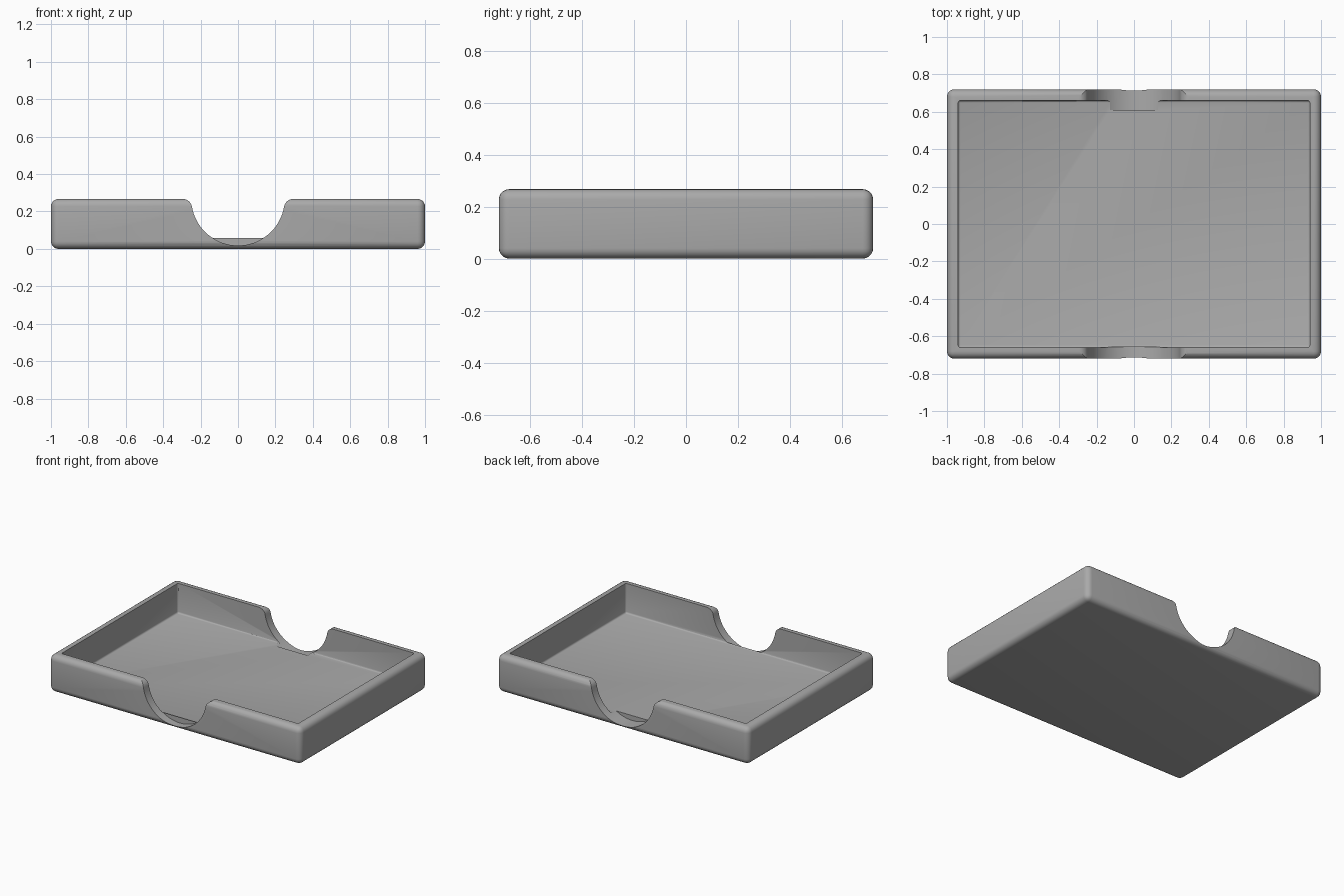
import bpy, bmesh, math

if "Cube" in bpy.data.objects:
    bpy.data.objects.remove(bpy.data.objects["Cube"])

W, D, H = 2.0, 1.44, 0.267      # outer size
WALL, FLOOR = 0.06, 0.053       # wall and floor thickness

grey = bpy.data.materials.new("grey_plastic")
grey.diffuse_color = (0.4, 0.4, 0.4, 1)
grey.use_nodes = True
grey.node_tree.nodes["Principled BSDF"].inputs["Base Color"].default_value = grey.diffuse_color


def make_object(name, bm):
    bmesh.ops.recalc_face_normals(bm, faces=bm.faces)
    mesh = bpy.data.meshes.new(name)
    bm.to_mesh(mesh)
    bm.free()
    mesh.materials.append(grey)
    obj = bpy.data.objects.new(name, mesh)
    bpy.context.collection.objects.link(obj)
    return obj


def rounded_box(name, w, d, z0, z1, radius, segments):
    bm = bmesh.new()
    bmesh.ops.create_cube(bm, size=1)
    for v in bm.verts:
        v.co = (v.co.x * w, v.co.y * d, z0 if v.co.z < 0 else z1)
    bmesh.ops.bevel(bm, geom=bm.edges[:], offset=radius, segments=segments,
                    profile=0.5, affect='EDGES')
    return make_object(name, bm)


def notch_profile(r=0.25, zc=0.268, f=0.05, n=32, m=8):
    """Round scoop whose top corners flare out into the rim."""
    cx, cz = math.sqrt((r + f) ** 2 - (zc - H + f) ** 2), H - f
    a = math.atan2(cz - zc, cx)
    flare = [(cx + f * math.cos(t), cz + f * math.sin(t)) for t in
             (math.pi / 2 + (math.pi / 2 + a) * i / m for i in range(m))]
    arc = [(r * math.cos(t), zc + r * math.sin(t)) for t in
           (a - (math.pi + 2 * a) * i / n for i in range(n + 1))]
    left = [(-x, z) for x, z in reversed(flare)]
    return [(cx, H + 0.1)] + flare + arc + left + [(-cx, H + 0.1)]


def notch_cutter(name, y0, y1):
    bm = bmesh.new()
    face = bm.faces.new([bm.verts.new((x, y0, z)) for x, z in notch_profile()])
    ext = bmesh.ops.extrude_face_region(bm, geom=[face])
    for g in ext["geom"]:
        if isinstance(g, bmesh.types.BMVert):
            g.co.y = y1
    return make_object(name, bm)


# Tray body with softened outer edges
tray = rounded_box("tray", W, D, 0, H, 0.04, 5)

# Cavity, front thumb notch, and back thumb notch that bites into the floor
cutters = [
    rounded_box("cavity_cutter", W - 2 * WALL, D - 2 * WALL, FLOOR, H + 0.2, 0.012, 3),
    notch_cutter("front_notch_cutter", -D / 2 - 0.1, -D / 2 + WALL + 0.002),
    notch_cutter("back_notch_cutter", D / 2 - 0.11, D / 2 + 0.1),
]
bpy.context.view_layer.objects.active = tray
for cutter in cutters:
    mod = tray.modifiers.new(cutter.name, 'BOOLEAN')
    mod.operation, mod.solver, mod.object = 'DIFFERENCE', 'EXACT', cutter
    bpy.ops.object.modifier_apply(modifier=mod.name)
for cutter in cutters:
    bpy.data.objects.remove(cutter)

# Smooth rounded edges, keep the cut edges crisp
tray.select_set(True)
bpy.ops.object.shade_smooth_by_angle(angle=math.radians(30))
